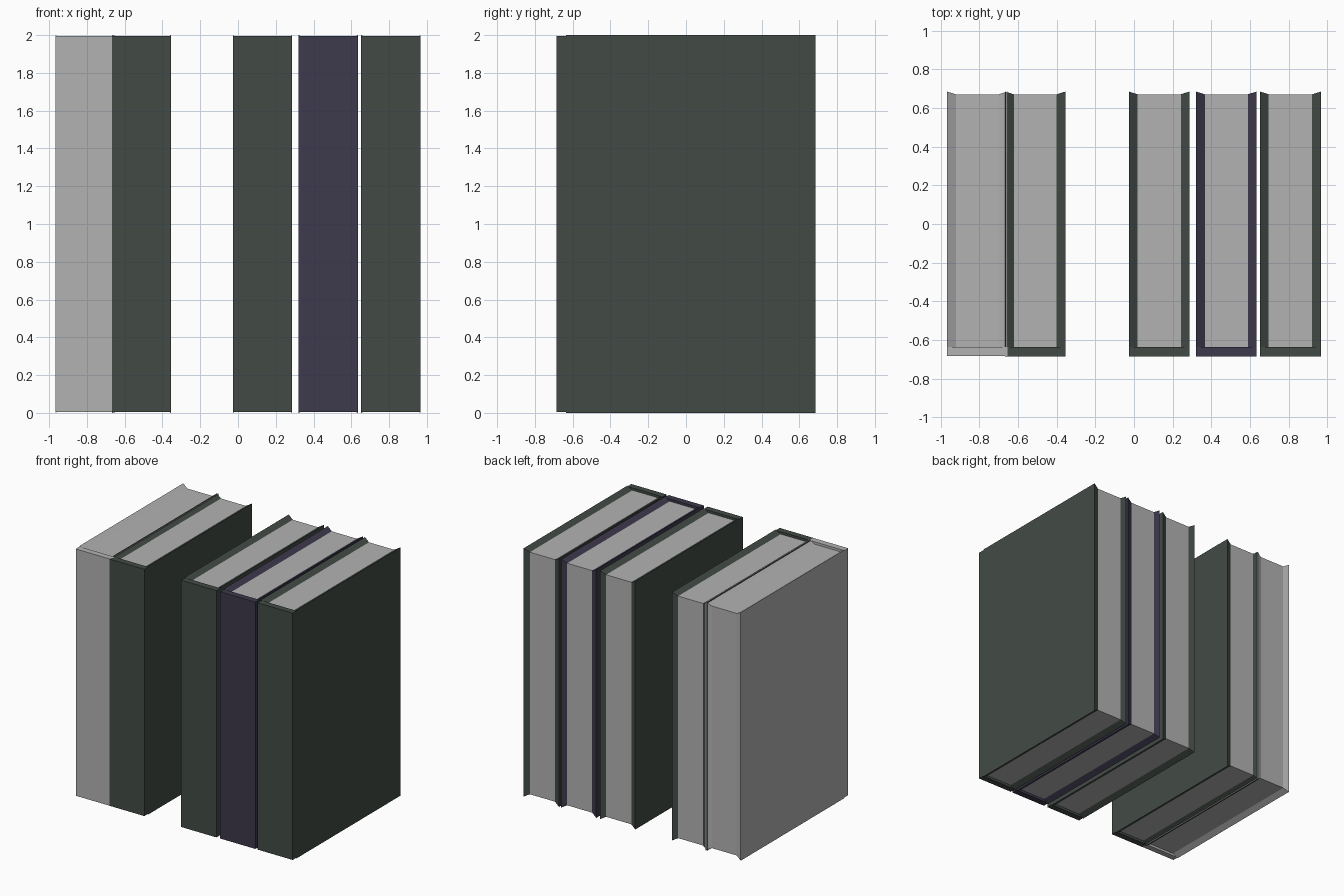
import bpy, bmesh

if "Cube" in bpy.data.objects:
    bpy.data.objects.remove(bpy.data.objects["Cube"])

def material(name, rgb):
    m = bpy.data.materials.new(name)
    m.diffuse_color = (*rgb, 1)
    m.use_nodes = True
    m.node_tree.nodes["Principled BSDF"].inputs["Base Color"].default_value = m.diffuse_color
    return m

GREY = material("pale_grey", (0.45, 0.45, 0.45))
GREEN = material("dark_green", (0.055, 0.071, 0.060))
PURPLE = material("dark_purple", (0.047, 0.041, 0.072))

FRONT, HINGE, BACK = -0.685, -0.635, 0.685   # spine front, spine rear, cover edge
BOARD = 0.045                                # cover board thickness
DROP, BACK_DROP = 0.025, 0.014               # how far the pages sit inside the covers

def prism(name, mat, xa, rect_a, xb, rect_b):
    """Solid between two y/z rectangles (y0, y1, z0, z1) at xa and xb."""
    bm = bmesh.new()
    rings = []
    for x, (y0, y1, z0, z1) in ((xa, rect_a), (xb, rect_b)):
        rings.append([bm.verts.new((x, y, z))
                      for y, z in ((y0, z0), (y1, z0), (y1, z1), (y0, z1))])
    a, b = rings
    bm.faces.new(a)
    bm.faces.new(b)
    for i in range(4):
        j = (i + 1) % 4
        bm.faces.new((a[i], a[j], b[j], b[i]))
    bmesh.ops.recalc_face_normals(bm, faces=bm.faces)
    me = bpy.data.meshes.new(name)
    bm.to_mesh(me)
    bm.free()
    me.materials.append(mat)
    ob = bpy.data.objects.new(name, me)
    bpy.context.collection.objects.link(ob)
    return ob

def book(name, x0, x1, mat, shift=0.0):
    outer = (HINGE, BACK, 0.0, 2.0)
    inner = (HINGE, BACK - BACK_DROP, DROP, 2.0 - DROP)
    spine = (FRONT + shift, HINGE, 0.006, 1.994)
    # cover boards, bevelled toward the pages
    prism(name + "_left_cover", mat, x0, outer, x0 + BOARD, inner)
    prism(name + "_right_cover", mat, x1, outer, x1 - BOARD, inner)
    # spine across the full width
    prism(name + "_spine", mat, x0, spine, x1, spine)
    # page block
    prism(name + "_pages", GREY, x0 + BOARD, inner, x1 - BOARD, inner)

# the row of five books (the first two touch)
book("grey_book", -0.967, -0.655, GREY, shift=0.001)
book("green_book_a", -0.667, -0.355, GREEN)
book("green_book_b", -0.027, 0.287, GREEN)
book("purple_book", 0.321, 0.634, PURPLE)
book("green_book_c", 0.652, 0.967, GREEN)
